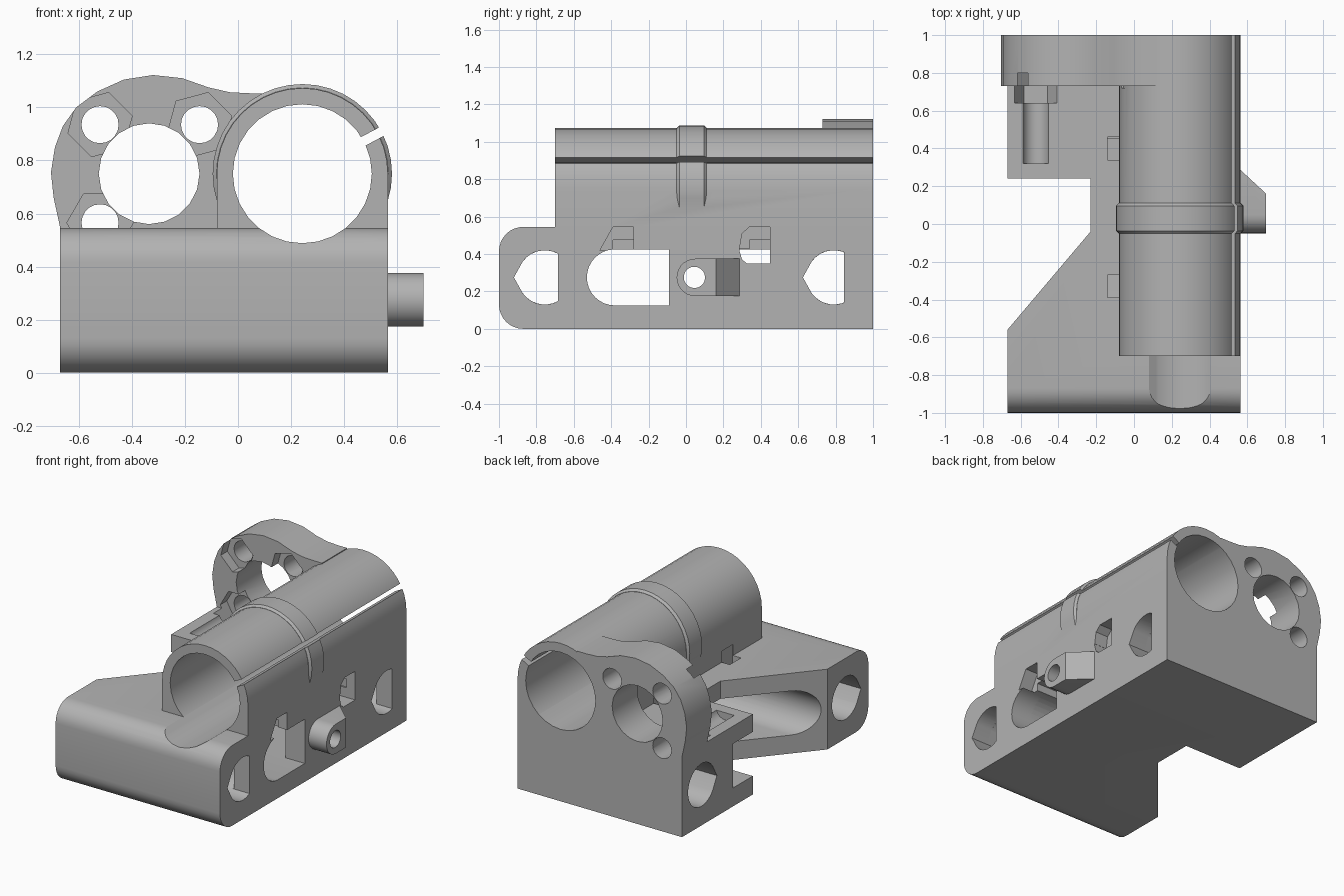
import bpy, bmesh, math
from mathutils import Vector

if "Cube" in bpy.data.objects:
    bpy.data.objects.remove(bpy.data.objects["Cube"])

mat = bpy.data.materials.new("light grey plastic")
mat.diffuse_color = (0.45, 0.45, 0.45, 1)
mat.use_nodes = True
mat.node_tree.nodes["Principled BSDF"].inputs["Base Color"].default_value = mat.diffuse_color


def prism(name, pts, axis, a, b):
    """Extrude a 2D outline along one axis (x: y,z / y: x,z / z: x,y)."""
    def co(p, t):
        return {'x': (t, p[0], p[1]), 'y': (p[0], t, p[1]), 'z': (p[0], p[1], t)}[axis]
    bm = bmesh.new()
    lo = [bm.verts.new(co(p, a)) for p in pts]
    hi = [bm.verts.new(co(p, b)) for p in pts]
    bm.faces.new(lo)
    bm.faces.new(hi[::-1])
    n = len(pts)
    for i in range(n):
        j = (i + 1) % n
        bm.faces.new((lo[i], hi[i], hi[j], lo[j]))
    bmesh.ops.recalc_face_normals(bm, faces=bm.faces)
    me = bpy.data.meshes.new(name)
    bm.to_mesh(me)
    bm.free()
    ob = bpy.data.objects.new(name, me)
    bpy.context.collection.objects.link(ob)
    return ob


def arc(cx, cy, r, a0=0, a1=360, n=24):
    full = a1 - a0 == 360
    return [(cx + r * math.cos(math.radians(a0 + (a1 - a0) * i / n)),
             cy + r * math.sin(math.radians(a0 + (a1 - a0) * i / n)))
            for i in range(n if full else n + 1)]


def rect(x0, y0, x1, y1):
    return [(x0, y0), (x1, y0), (x1, y1), (x0, y1)]


def combine(target, op, tool):
    m = target.modifiers.new("cut", 'BOOLEAN')
    m.operation, m.solver, m.object = op, 'EXACT', tool
    dg = bpy.context.evaluated_depsgraph_get()
    me = bpy.data.meshes.new_from_object(target.evaluated_get(dg))
    target.modifiers.clear()
    target.data = me
    bpy.data.objects.remove(tool)


# Base block with rounded front edges
R = 0.13
block = arc(-1 + R, R, R, 270, 180, 8) + arc(-1 + R, 0.545 - R, R, 180, 90, 8)
body = prism("carriage_end_body", block + [(1, 0.545), (1, 0)], 'x', -0.67, 0.565)
cut = lambda *a: combine(body, 'DIFFERENCE', prism("cutter", *a))
add = lambda *a: combine(body, 'UNION', prism("adder", *a))

# Side notch with diagonal face
cut([(-0.8, 0.24), (-0.23, 0.24), (-0.23, -0.04), (-0.67, -0.56), (-0.8, -0.714)],
    'z', -0.1, 0.7)

# Bearing holder: round top, straight sides down into the block
CX, CZ = 0.2425, 0.75
add([(-0.08, 0.47)] + arc(CX, CZ, 0.3225, 180, 0, 20) + [(0.565, 0.47)], 'y', -0.70, 1.0)

# Nut plate at the back
plate = [(-0.67, 0.4), (-0.67, 0.545), (-0.695, 0.66), (-0.705, 0.755), (-0.69, 0.85),
         (-0.66, 0.93), (-0.61, 1.0), (-0.53, 1.06), (-0.43, 1.105), (-0.32, 1.122),
         (-0.21, 1.11), (-0.11, 1.075), (-0.03, 1.057), (0.05, 1.053), (0.12, 1.053),
         (0.12, 0.4)]
add(plate, 'y', 0.73, 1.0)

# Raised strap ring with chamfered rims
ring = prism("ring", arc(CX, CZ, 0.338, n=40), 'y', -0.05, 0.11)
bm = bmesh.new()
bm.from_mesh(ring.data)
rims = [e for e in bm.edges if abs(e.verts[0].co.y - e.verts[1].co.y) < 1e-4]
bmesh.ops.bevel(bm, geom=rims, offset=0.014, segments=1, affect='EDGES')
bm.to_mesh(ring.data)
bm.free()
combine(body, 'UNION', ring)

# Bearing bore, running on as a scoop in the block top, and the clamp slit
cut(arc(CX, CZ, 0.262, n=28), 'y', -1.1, 1.1)
d = Vector((math.cos(math.radians(28)), math.sin(math.radians(28))))
s = Vector((-d.y, d.x)) * 0.018
c = Vector((CX, CZ))
cut([c + d * 0.2 - s, c + d * 0.45 - s, c + d * 0.45 + s, c + d * 0.2 + s], 'y', -1.1, 1.1)

# Rod holes: full teardrop on the left, clipped opening in the right wall
for y, flat in ((-0.755, -0.685), (0.79, 0.845)):
    cut([(y - 0.165, 0.275)] + arc(y, 0.275, 0.145, 215, 505, 24), 'x', -0.8, 0.45)
    k = math.degrees(math.acos((flat - y) / 0.145))
    cut([(y - 0.165, 0.275)] + arc(y, 0.275, 0.145, 215, 360 - k, 10)
        + arc(y, 0.275, 0.145, k, 145, 10), 'x', 0.44, 0.7)

# Belt channel, closed by a wall on the right apart from its front opening
front = arc(-0.38, 0.275, 0.15, 270, 90, 16)
cut(front + [(0.45, 0.425), (0.45, 0.125)], 'x', -0.8, 0.42)
cut(front + [(-0.09, 0.425), (-0.09, 0.125)], 'x', 0.40, 0.7)
cut([(0.285, 0.42), (0.30, 0.37), (0.325, 0.35), (0.45, 0.35), (0.45, 0.43), (0.285, 0.43)],
    'x', 0.40, 0.7)

# Strap tunnels under the bearing
for y0, prof in ((-0.39, [(-0.46, 0.42), (-0.28, 0.42), (-0.28, 0.545), (-0.39, 0.545)]),
                 (0.34, [(0.285, 0.42), (0.45, 0.42), (0.45, 0.545), (0.34, 0.545),
                         (0.30, 0.51)])):
    cut(prof, 'x', 0.47, 0.7)
    cut(rect(y0, 0.415, y0 + 0.12, 0.475), 'x', -0.14, 0.5)
    cut(rect(-0.14, y0, -0.075, y0 + 0.12), 'z', 0.42, 0.62)

# Lead nut hole, screw holes and hexagonal nut traps
cut(arc(-0.335, 0.75, 0.19, n=20), 'y', 0.5, 1.1)
for x, z, y0, y1 in ((-0.52, 0.935, 0.6, 0.6), (-0.145, 0.935, 0.7, 0.72),
                     (-0.52, 0.565, 0.32, 0.64)):
    cut(arc(x, z, 0.07, n=20), 'y', y0, 1.1)
    cut(arc(x, z, 0.125, 15 if z > 0.9 else 0, 375 if z > 0.9 else 360, 6), 'y', y1, 0.80)

# Screw boss on the right wall
boss = prism("boss", arc(0.05, 0.275, 0.10, 90, 270, 14) + [(0.285, 0.175), (0.285, 0.375)],
             'x', 0.53, 0.70)
combine(boss, 'DIFFERENCE', prism("cutter", [(0.70, 0.16), (0.565, 0.285), (0.565, 0.4),
                                             (0.9, 0.4), (0.9, 0.16)], 'z', 0, 0.6))
combine(body, 'UNION', boss)
cut(arc(0.045, 0.275, 0.057, n=20), 'x', -0.8, 0.8)

# Finish
body.data.materials.clear()
body.data.materials.append(mat)
for p in body.data.polygons:
    p.material_index = 0
bpy.context.view_layer.objects.active = body
body.select_set(True)
bpy.ops.object.shade_smooth_by_angle(angle=math.radians(30))
